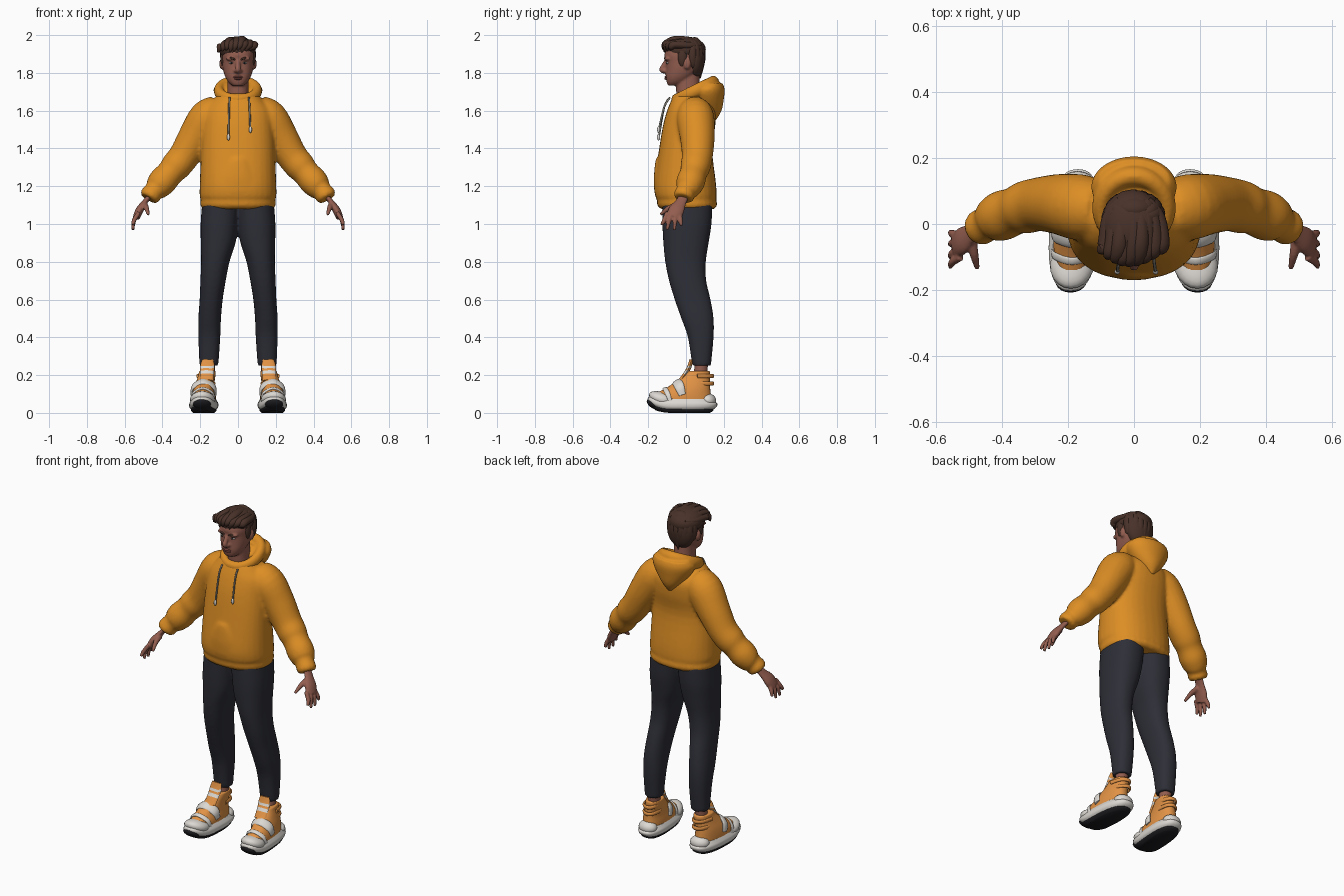
import bpy, bmesh, math
from math import sin, cos, pi
from mathutils import Vector, Matrix

if "Cube" in bpy.data.objects:
    bpy.data.objects.remove(bpy.data.objects["Cube"])


def material(name, r, g, b):
    m = bpy.data.materials.new(name)
    m.use_nodes = True
    m.diffuse_color = (r, g, b, 1)
    node = m.node_tree.nodes["Principled BSDF"]
    node.inputs["Base Color"].default_value = (r, g, b, 1)
    node.inputs["Roughness"].default_value = .8
    return m


YELLOW = material("hoodie yellow", .72, .27, .018)
CHARCOAL = material("trouser charcoal", .027, .028, .038)
SKIN = material("skin brown", .29, .11, .078)
LIP = material("lip brown", .24, .075, .06)
HAIR = material("hair brown", .065, .031, .022)
ORANGE = material("shoe orange", .76, .29, .06)
WHITE = material("shoe white", .72, .69, .65)
BLACK = material("sole black", .012, .012, .015)
GREY = material("cord grey", .3, .28, .24)


def spline(rows, k=4, closed=False):
    """Smooth a short list of tuples into a denser one."""
    n, out = len(rows), []
    pick = (lambda i: rows[i % n]) if closed else (lambda i: rows[min(max(i, 0), n - 1)])
    for i in range(n if closed else n - 1):
        quad = [pick(i + j) for j in (-1, 0, 1, 2)]
        for t in (j / k for j in range(k)):
            out.append([b + .5 * t * (c - a + t * (2 * a - 5 * b + 4 * c - d + t * (3 * (b - c) + d - a)))
                        for a, b, c, d in zip(*quad)])
    return out if closed else out + [list(rows[-1])]


def skin_rings(bm, rings, closed=False):
    vs = [[bm.verts.new(p) for p in r] for r in rings]
    n = len(vs[0])
    for a, b in zip(vs, vs[1:] + vs[:1] if closed else vs[1:]):
        for i in range(n):
            j = (i + 1) % n
            bm.faces.new((a[i], a[j], b[j], b[i]))
    if not closed:
        bm.faces.new(vs[0][::-1])
        bm.faces.new(vs[-1])


def oval(c, u, v, p=2, n=24):
    def bend(q):
        return math.copysign(abs(q) ** (2 / p), q)
    return [c + u * bend(cos(2 * pi * i / n)) + v * bend(sin(2 * pi * i / n)) for i in range(n)]


def stack(bm, rows, p=2.3, k=4):
    """Horizontal rings: height, centre x, half width, front y, back y."""
    skin_rings(bm, [oval(Vector((x, (f + b) / 2, z)), Vector((w, 0, 0)), Vector((0, (b - f) / 2, 0)), p, 32)
                    for z, x, w, f, b in spline(rows, k)])


def tube(bm, rows, wide=(0, 1, 0), flat=1, closed=False, n=16, k=4):
    """Path of x, y, z, radius; wide is the broad direction of the section."""
    rows = spline(rows, k, closed)
    pts, rings, last = [Vector(r[:3]) for r in rows], [], len(rows) - 1
    for i, c in enumerate(pts):
        a, b = (pts[i - 1], pts[(i + 1) % len(pts)]) if closed else (pts[max(i - 1, 0)], pts[min(i + 1, last)])
        t = (b - a).normalized()
        u = t.cross(Vector(wide)).normalized()
        r = max(rows[i][3], .002)
        rings.append(oval(c, u.cross(t) * r, u * r * flat, 2, n))
    skin_rings(bm, rings, closed)


def ball(bm, c, r):
    bmesh.ops.create_uvsphere(bm, u_segments=20, v_segments=12, radius=1,
                              matrix=Matrix.LocRotScale(Vector(c), None, Vector(r)))


def finish(name, bm, mats, mirror=False, voxel=0, smooth=3, warp=None, rule=None):
    if warp:
        for v in bm.verts:
            v.co = warp(v.co)
    bmesh.ops.recalc_face_normals(bm, faces=bm.faces)
    for f in bm.faces:
        f.material_index = rule(f.calc_center_median()) if rule else 0
    me = bpy.data.meshes.new(name)
    bm.to_mesh(me)
    bm.free()
    me.shade_smooth()
    me.set_sharp_from_angle(angle=1)
    for m in mats if isinstance(mats, list) else [mats]:
        me.materials.append(m)
    ob = bpy.data.objects.new(name, me)
    bpy.context.scene.collection.objects.link(ob)
    if mirror:
        ob.modifiers.new("mirror", 'MIRROR').use_mirror_merge = False
    if voxel:
        r = ob.modifiers.new("blend", 'REMESH')
        r.mode, r.voxel_size, r.use_smooth_shade = 'VOXEL', voxel, True
        s = ob.modifiers.new("soften", 'SMOOTH')
        s.factor, s.iterations = .5, smooth
    return ob


# Hoodie body with sleeves and pocket bulge
bm = bmesh.new()
stack(bm, [(1.08, 0, .187, -.135, .15), (1.1, 0, .2, -.152, .165), (1.13, 0, .197, -.154, .16),
           (1.15, 0, .203, -.163, .162), (1.22, 0, .202, -.167, .158), (1.4, 0, .195, -.142, .138),
           (1.52, 0, .19, -.122, .155), (1.6, 0, .18, -.1, .155), (1.65, 0, .14, -.08, .13),
           (1.69, 0, .1, -.06, .1)])
stack(bm, [(1.17, 0, .13, -.168, 0), (1.25, 0, .12, -.17, 0), (1.34, 0, .075, -.16, 0), (1.36, 0, .06, -.14, 0)])
for s in (1, -1):
    tube(bm, [(s * x, y, z, r) for x, y, z, r in
              [(.1, .045, 1.6, .085), (.16, .05, 1.56, .1), (.225, .06, 1.46, .092), (.285, .06, 1.36, .082),
               (.33, .05, 1.305, .08), (.36, .04, 1.27, .072), (.4, .025, 1.225, .076), (.43, .01, 1.19, .066),
               (.445, 0, 1.175, .053), (.465, -.01, 1.15, .055), (.475, -.015, 1.135, .046)]], n=24)
finish("hoodie_body", bm, YELLOW, voxel=.01)

# Hood: rolled collar and the draped back
bm = bmesh.new()
ring = []
for i in range(16):
    a = 2 * pi * i / 16
    back = (1 - cos(a)) / 2
    ring.append((.1 * sin(a), -.055 + .2 * back, 1.66 + .085 * back, .028 + .012 * back))
tube(bm, ring, (0, 0, 1), .8, closed=True)
stack(bm, [(1.55, 0, .02, .09, .16), (1.6, 0, .065, .06, .188), (1.66, 0, .11, .03, .2),
           (1.71, 0, .13, .02, .205), (1.745, 0, .11, .07, .195)], 2)
finish("hood", bm, YELLOW, voxel=.008, smooth=2)

# Drawstrings with metal ends
for name, x, low in (("right_drawstring", -.045, 1.47), ("left_drawstring", .058, 1.51)):
    bm = bmesh.new()
    tube(bm, [(x, -.085, 1.67, .005), (x * 1.05, -.115, 1.62, .005), (x * 1.12, -.142, low, .005)], (1, 0, 0), n=8)
    finish(name, bm, GREY)
    bm = bmesh.new()
    ball(bm, (x * 1.13, -.145, low - .01), (.008, .008, .018))
    finish(name + "_tip", bm, WHITE)

# Trousers
bm = bmesh.new()
stack(bm, [(1.11, .09, .1, -.125, .14), (1, .098, .1, -.125, .135), (.9, .105, .092, -.12, .12),
           (.8, .12, .075, -.11, .105), (.7, .132, .067, -.09, .107), (.6, .142, .061, -.06, .13),
           (.5, .15, .06, -.025, .146), (.4, .152, .058, .01, .146), (.25, .154, .05, .033, .132)])
finish("trousers", bm, CHARCOAL, True, .01)

# Hands
bm = bmesh.new()
tube(bm, [(.45, 0, 1.17, .028), (.49, -.025, 1.12, .029), (.52, -.05, 1.075, .042), (.538, -.066, 1.035, .038)], flat=.5)
for y, tip, low in ((-.1, -.13, .995), (-.077, -.1, .97), (-.054, -.062, .968), (-.034, -.025, .99)):
    tube(bm, [(.525, y, 1.06, .012), (.55, (y + tip) / 2, 1.02, .012), (.557, tip, low, .008)], n=10)
tube(bm, [(.495, -.04, 1.1, .018), (.485, -.09, 1.085, .014), (.475, -.135, 1.05, .008)], (1, 0, 0), n=10)
finish("hands", bm, SKIN, True, .005, 2)

# Head, neck, nose, brow and ears
bm = bmesh.new()
stack(bm, [(1.733, 0, .03, -.095, -.03), (1.75, 0, .05, -.102, 0), (1.78, 0, .068, -.107, .04),
           (1.82, 0, .08, -.106, .08), (1.86, 0, .084, -.107, .095), (1.9, 0, .084, -.114, .095),
           (1.95, 0, .075, -.09, .08), (1.98, 0, .045, -.05, .05)])
stack(bm, [(1.62, 0, .065, -.04, .085), (1.7, 0, .056, -.052, .075), (1.8, 0, .056, -.055, .07)])
tube(bm, [(0, -.102, 1.868, .011), (0, -.12, 1.835, .013), (0, -.128, 1.816, .014), (0, -.112, 1.803, .01)], (1, 0, 0))
for s in (1, -1):
    ball(bm, (s * .013, -.11, 1.811), (.012, .013, .009))
    ball(bm, (s * .033, -.098, 1.875), (.033, .016, .011))
    ball(bm, (s * .086, .006, 1.848), (.013, .02, .03))
finish("head", bm, SKIN, voxel=.006, smooth=2)

bm = bmesh.new()
for z, w in ((1.778, .026), (1.769, .022)):
    ball(bm, (0, -.103, z), (w, .011, .006))
finish("lips", bm, LIP)
for name, y, r, mat in (("eyes", -.094, (.014, .011, .006), WHITE), ("irises", -.1, (.006, .007, .006), BLACK)):
    bm = bmesh.new()
    ball(bm, (.034, y, 1.853), r)
    finish(name, bm, mat, True)
bm = bmesh.new()
tube(bm, [(.014, -.108, 1.87, .004), (.036, -.11, 1.878, .006), (.06, -.09, 1.873, .003)], (0, 0, 1))
finish("eyebrows", bm, HAIR, True)

# Hair: cap, sideburns, then swept locks
bm = bmesh.new()
ball(bm, (-.004, -.005, 1.925), (.098, .11, .068))
ball(bm, (0, .045, 1.88), (.088, .056, .11))
for s in (1, -1):
    ball(bm, (s * .076, -.018, 1.885), (.018, .026, .055))
for i in range(9):
    x = -.085 + i * .021
    d, lift = x * x, .006 * (i % 3)
    tube(bm, [(x * .5, .075, 1.95, .012), (x * .85, .02, 1.972 - 4 * d, .024),
              (x, -.06, 1.965 - 4 * d + lift, .025), (x - .01, -.113 + 5 * d, 1.95 - 2 * d, .021),
              (x - .022, -.116 + 5 * d, 1.908 + lift, .003)], (1, .3, 0), .8, n=10)
for i in range(9):
    a = (i - 4) * .34
    sx, cy = sin(a), cos(a)
    tube(bm, [(0, .01, 1.975, .014), (.06 * sx, .02 + .045 * cy, 1.955, .024), (.078 * sx, .022 + .064 * cy, 1.9, .023),
              (.07 * sx, .024 + .058 * cy, 1.84, .019),
              (.06 * sx, .03 + .045 * cy, 1.77 + .07 * abs(sx) + .008 * (i % 2), .003)], (cy, -sx, 0), .8, n=10)
finish("hair", bm, HAIR)


# Shoes are shaped around their own centre, then given toe spring and turned out
def place(v):
    lift = .03 * max(0, (-v.y - .08) / .12) ** 2
    return Vector((.177 + v.x - .06 * (v.y - .05), v.y, v.z + lift))


def shoe_part(name, mat, build, rule=None):
    bm = bmesh.new()
    build(bm)
    finish(name, bm, mat, True, warp=place, rule=rule)


def tread(bm):
    stack(bm, [(0, 0, .055, -.16, .125), (.012, 0, .066, -.185, .145), (.025, 0, .066, -.185, .145)], 2.6)
    ball(bm, (0, -.172, .028), (.048, .036, .024))


def midsole(bm):
    stack(bm, [(.016, 0, .064, -.175, .14), (.03, 0, .074, -.2, .16), (.048, 0, .075, -.202, .166),
               (.062, 0, .069, -.19, .15), (.074, 0, .062, -.18, .14)], 2.6)
    ball(bm, (0, -.122, .066), (.067, .074, .042))
    ball(bm, (0, .115, .065), (.056, .045, .038))


def upper(bm):
    stack(bm, [(.05, 0, .062, -.17, .14), (.09, 0, .062, -.16, .133), (.13, 0, .055, -.105, .128),
               (.17, -.006, .048, -.05, .126), (.2, -.012, .045, -.015, .128), (.22, -.014, .043, .005, .126),
               (.222, -.014, .034, .02, .115)], 2.3)


def straps(bm):
    for y, z, w in ((-.035, .165, .026), (-.098, .128, .013)):
        tube(bm, [(-.062, y + .015, z - .07, w * .7), (-.053, y, z - .025, w), (0, y - .015, z, w),
                  (.053, y, z - .025, w), (.064, y + .015, z - .07, w * .7)], (0, .8, .5), .35)


def heel_loop(bm):
    for z in (.155, .195):
        tube(bm, [(-.05, .06, z, .011), (-.04, .12, z, .011), (-.01, .143, z, .011),
                  (.025, .12, z, .011), (.038, .06, z, .011)], (0, 0, 1), .6)


def tongue(bm):
    tube(bm, [(-.015, -.03, .17, .036), (-.016, .005, .22, .037), (-.017, .02, .25, .038),
              (-.018, .028, .282, .03)], (1, 0, 0), .3, k=6)


shoe_part("shoe_treads", BLACK, tread)
shoe_part("shoe_midsoles", WHITE, midsole)
shoe_part("shoe_uppers", ORANGE, upper)
shoe_part("shoe_straps", WHITE, straps)
shoe_part("shoe_heel_loops", ORANGE, heel_loop)
shoe_part("shoe_tongues", [ORANGE, WHITE], tongue, lambda c: int(.205 < c.z < .225 or .237 < c.z < .25))

# Ankles
bm = bmesh.new()
stack(bm, [(.17, .16, .034, .03, .11), (.24, .156, .034, .045, .115), (.32, .154, .036, .045, .12)], 2)
finish("ankles", bm, SKIN, True)
